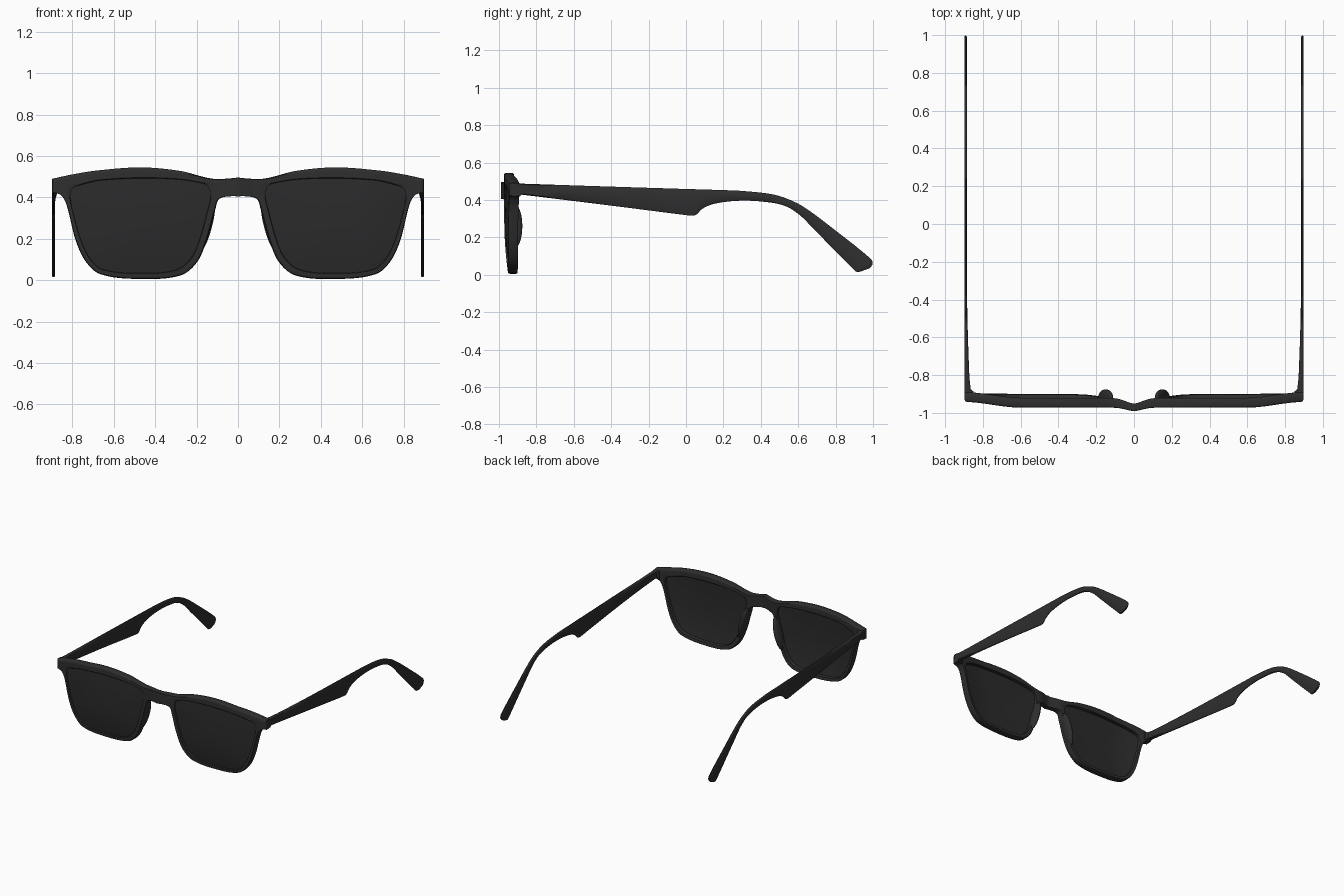
import bpy, bmesh, math
from mathutils import Vector, Matrix

if "Cube" in bpy.data.objects:
    bpy.data.objects.remove(bpy.data.objects["Cube"])


def material(name, v):
    m = bpy.data.materials.new(name)
    m.diffuse_color = (v, v, v, 1)
    m.use_nodes = True
    m.node_tree.nodes["Principled BSDF"].inputs["Base Color"].default_value = m.diffuse_color
    return m


FRAME = material("frame_black", 0.028)
LENS = material("lens_black", 0.024)


def spline(pts, corners, n, closed):
    """Smooth path through pts, with hard corners at the given indices."""
    P = [Vector(p) for p in pts]
    N = len(P)
    T = []
    for i in range(N):
        if i in corners or (not closed and i in (0, N - 1)):
            T.append(Vector((0, 0)))
        else:
            T.append((P[(i + 1) % N] - P[i - 1]).normalized())
    out = []
    for i in range(N if closed else N - 1):
        a, b = P[i], P[(i + 1) % N]
        ln = (b - a).length
        for k in range(n):
            u = k / n
            if T[i].length == 0 and T[(i + 1) % N].length == 0:
                out.append(a.lerp(b, u))
                continue
            out.append((2*u**3 - 3*u*u + 1) * a + (u**3 - 2*u*u + u) * ln * T[i]
                       + (3*u*u - 2*u**3) * b + (u**3 - u*u) * ln * T[(i + 1) % N])
    if not closed:
        out.append(P[-1])
    return out


def finish(bm, name, mat, angle=40):
    """Mirror to the other side and make the object."""
    bmesh.ops.mirror(bm, geom=bm.verts[:] + bm.edges[:] + bm.faces[:],
                     matrix=Matrix(), merge_dist=0.0003, axis='X')
    bmesh.ops.recalc_face_normals(bm, faces=bm.faces[:])
    me = bpy.data.meshes.new(name)
    bm.to_mesh(me)
    bm.free()
    me.materials.append(mat)
    ob = bpy.data.objects.new(name, me)
    bpy.context.collection.objects.link(ob)
    bpy.ops.object.select_all(action='DESELECT')
    ob.select_set(True)
    bpy.context.view_layer.objects.active = ob
    bpy.ops.object.shade_smooth_by_angle(angle=math.radians(angle))
    return ob


def loft(rings, closed):
    """Join closed cross-sections into a skin."""
    bm = bmesh.new()
    V = [[bm.verts.new(p) for p in r] for r in rings]
    n, m = len(V), len(V[0])
    for i in range(n if closed else n - 1):
        for j in range(m):
            q = [V[i][j], V[(i + 1) % n][j], V[(i + 1) % n][(j + 1) % m], V[i][(j + 1) % m]]
            if not all(v.co.x < 1e-5 for v in q):   # stay open on the mirror plane
                bm.faces.new(q)
    if not closed:
        bm.faces.new(V[0])
        bm.faces.new(V[-1])
    return bm


def depth(x, z):
    """Middle surface of the front: bowed, swept back at the ends, bridge forward."""
    s = min(1, max(0, (x - 0.6) / 0.3))
    return (-0.946 + 0.022 * max(0, (0.3 - z) / 0.3) ** 2
            + 0.03 * s * s * (3 - 2 * s) - 0.024 * math.exp(-(x / 0.06) ** 2))


# Front frame: outline and matching lens opening, right half
outer = [(0, .496), (.12, .49), (.28, .528), (.47, .545), (.68, .53), (.80, .511),
         (.897, .49), (.897, .424), (.858, .414), (.829, .366), (.786, .198),
         (.737, .092), (.665, .029), (.48, .006), (.28, .022), (.198, .087),
         (.15, .198), (.11, .34), (.087, .395), (0, .405)]
inner = [(.15, .457), (.175, .469), (.28, .486), (.472, .492), (.665, .482), (.745, .464),
         (.797, .445), (.811, .41), (.808, .385), (.80, .34), (.76, .198),
         (.715, .105), (.655, .053), (.482, .034), (.30, .05), (.225, .11),
         (.182, .21), (.145, .345), (.133, .395), (.133, .425)]
out_pts = spline(outer, {0, 6, 7, 19}, 6, True)
in_pts = spline(inner, set(), 6, True)

section = [(0, -.6), (.06, -.9), (.14, -1), (.4, -1), (.7, -1), (.93, -1), (1, -.85),
           (1, .85), (.93, 1), (.7, 1), (.4, 1), (.14, 1), (.06, .9), (0, .6)]
rings = []
for a, b in zip(out_pts, in_pts):
    a.x = min(.897, max(0, a.x))
    ring = []
    for t, d in section:
        p = a.lerp(b, t)
        if a.x < 1e-5 and t < .1:
            d = math.copysign(1, d)
        half = 0.026 - 0.006 * math.exp(-(p.x / 0.08) ** 2)
        ring.append((p.x, depth(p.x, p.y) + d * half, p.y))
    rings.append(ring)
finish(loft(rings, True), "front_frame", FRAME)

# Lenses: bowed concentric rings, front and back
centre = Vector((.475, .265))
steps = [.05, .3, .55, .8, 1.01]
levels = [(s, -1) for s in steps] + [(s, 1) for s in reversed(steps)]
rings = []
for s, side in levels:
    ring = []
    for p in in_pts:
        q = centre + (p - centre) * s
        ring.append((q.x, depth(q.x, q.y) - 0.006 - 0.008 * (1 - s * s) + side * 0.008, q.y))
    rings.append(ring)
finish(loft(rings, False), "lenses", LENS)

# Nose pads on the back of the inner rims
bm = bmesh.new()
bmesh.ops.create_uvsphere(bm, u_segments=24, v_segments=16, radius=1)
bm.transform(Matrix.Translation((.15, -.92, .26)) @ Matrix.Rotation(math.radians(-15), 4, 'Y')
             @ Matrix.Diagonal((.024, .045, .125, 1)))
finish(bm, "nose_pads", FRAME)

# Temples: upper and lower edge in side view
top = [(-.90, .488), (-.45, .473), (-.008, .459), (.03, .458), (.06, .457), (.1, .456),
       (.18, .453), (.29, .449), (.473, .428), (.59, .385), (.67, .335), (.767, .262),
       (.985, .088), (.998, .058), (.978, .033)]
bottom = [(-.90, .431), (-.45, .376), (-.008, .32), (.035, .316), (.056, .322), (.088, .353),
          (.152, .38), (.286, .396), (.42, .39), (.527, .369), (.607, .32), (.69, .237),
          (.885, .04), (.912, .016), (.935, .018)]
rings = []
for a, b in zip(spline(top, set(), 5, False), spline(bottom, set(), 5, False)):
    ring = []
    for w, t in [(0, .08), (.3, 0), (.7, 0), (1, .08), (1, .92), (.7, 1), (.3, 1), (0, .92)]:
        p = b.lerp(a, t)
        x_in = .885 - .018 * min(1, max(0, (-.2 - p.x) / .7)) ** 2
        ring.append((x_in + (.898 - x_in) * w, p.x, p.y))
    rings.append(ring)
finish(loft(rings, False), "temples", FRAME, 50)

# Hinges: wedge block behind each outer corner
rings = []
for y, x_in, z0, z1 in [(-.93, .85, .418, .488), (-.886, .85, .422, .486),
                        (-.875, .864, .432, .482), (-.81, .872, .437, .478)]:
    rings.append([(x_in, y, z0), (.8975, y, z0), (.8975, y, z1), (x_in, y, z1)])
finish(loft(rings, False), "hinges", FRAME, 30)
